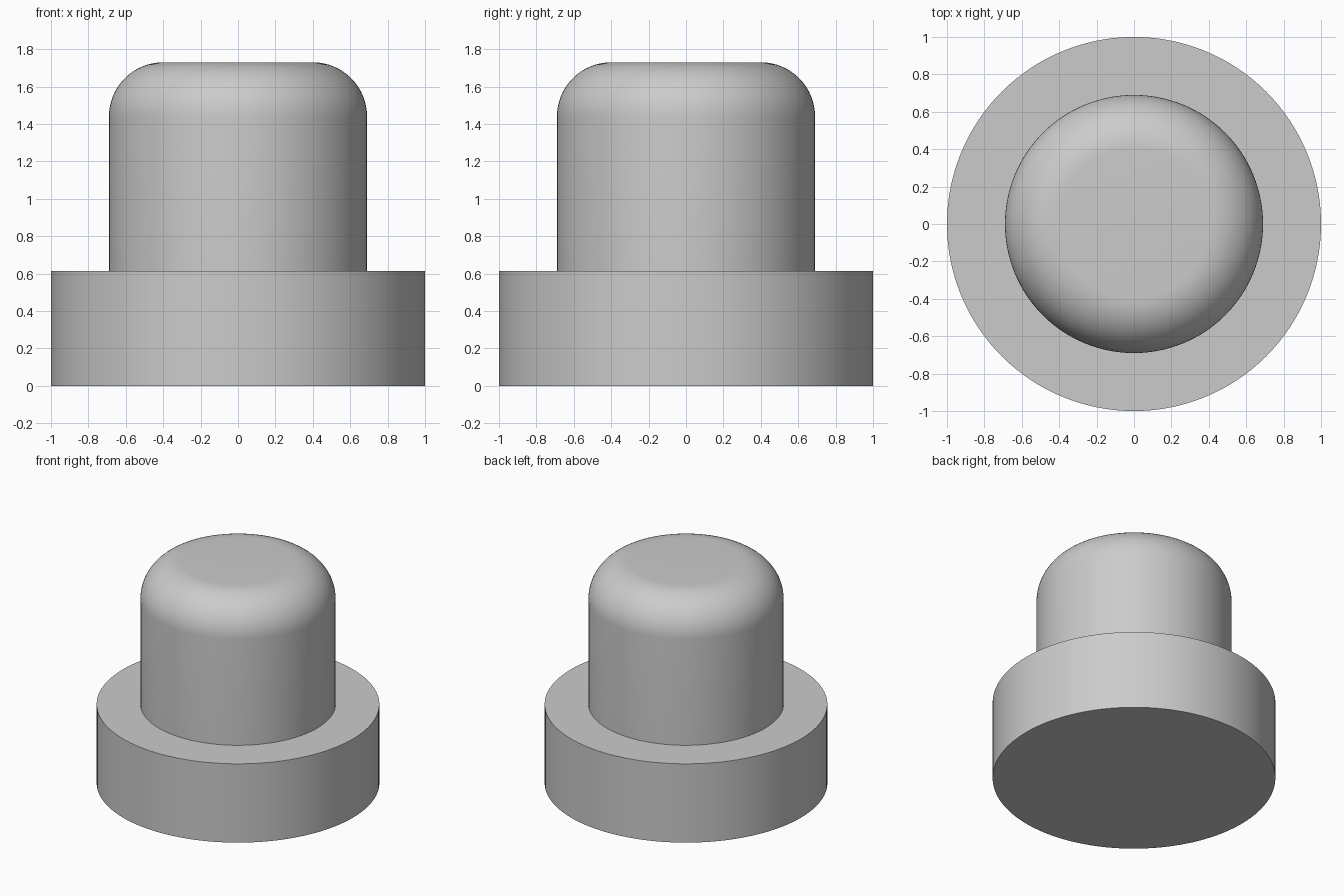
import bpy
import math

cube = bpy.data.objects.get("Cube")
if cube:
    bpy.data.objects.remove(cube, do_unlink=True)

SEGMENTS = 128
BASE_RADIUS, BASE_TOP = 1.0, 0.615
STEM_RADIUS, STEM_TOP = 0.69, 1.73
FILLET, FILLET_STEPS = 0.29, 16

grey = bpy.data.materials.new("plain grey")
grey.use_nodes = True
colour = (0.6, 0.6, 0.6, 1)
grey.diffuse_color = colour
grey.node_tree.nodes["Principled BSDF"].inputs["Base Color"].default_value = colour


def lathe(name, profile):
    """Turn an (r, z) profile around z and cap both ends."""
    verts, faces = [], []
    for r, z in profile:
        for i in range(SEGMENTS):
            a = math.tau * i / SEGMENTS
            verts.append((r * math.cos(a), r * math.sin(a), z))
    for k in range(len(profile) - 1):
        for i in range(SEGMENTS):
            j = (i + 1) % SEGMENTS
            low, high = k * SEGMENTS, (k + 1) * SEGMENTS
            faces.append((low + i, low + j, high + j, high + i))
    faces.append(tuple(reversed(range(SEGMENTS))))
    faces.append(tuple(range(len(verts) - SEGMENTS, len(verts))))
    mesh = bpy.data.meshes.new(name)
    mesh.from_pydata(verts, [], faces)
    mesh.materials.append(grey)
    obj = bpy.data.objects.new(name, mesh)
    bpy.context.collection.objects.link(obj)
    bpy.ops.object.select_all(action="DESELECT")
    obj.select_set(True)
    bpy.context.view_layer.objects.active = obj
    bpy.ops.object.shade_smooth_by_angle(angle=math.radians(30))
    return obj


# One solid: wide base disc, step, then the stem with a rounded top edge
profile = [(BASE_RADIUS, 0), (BASE_RADIUS, BASE_TOP), (STEM_RADIUS, BASE_TOP)]
for s in range(FILLET_STEPS + 1):
    a = math.pi / 2 * s / FILLET_STEPS
    profile.append((STEM_RADIUS - FILLET + FILLET * math.cos(a),
                    STEM_TOP - FILLET + FILLET * math.sin(a)))
lathe("stepped_round_plug", profile)
